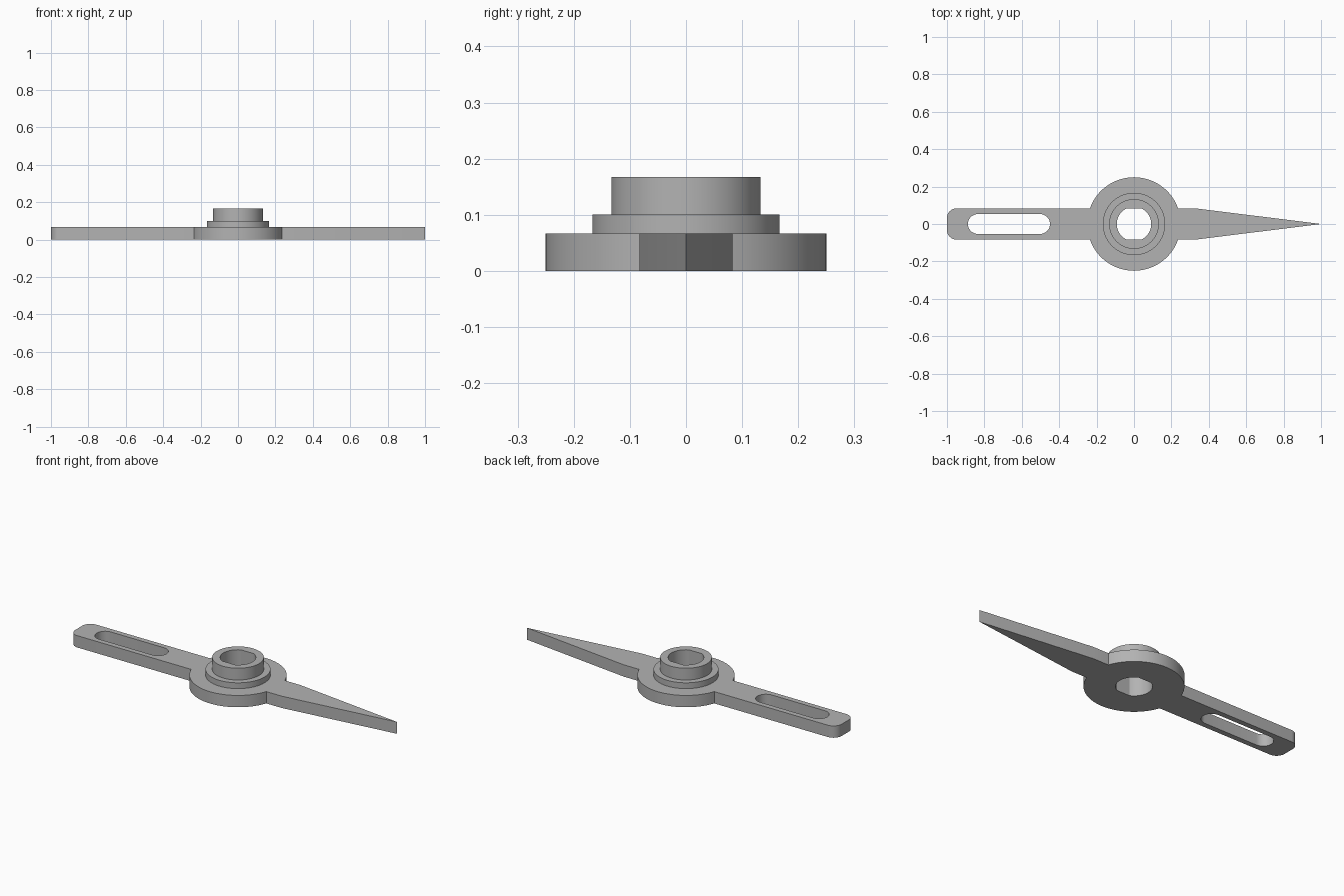
import bpy, bmesh
from math import sin, cos, pi, asin, acos

cube = bpy.data.objects.get("Cube")
if cube:
    bpy.data.objects.remove(cube)

grey = bpy.data.materials.new("plain grey")
grey.use_nodes = True
colour = (0.45, 0.45, 0.45, 1)
grey.diffuse_color = colour
grey.node_tree.nodes["Principled BSDF"].inputs["Base Color"].default_value = colour

PLATE, COLLAR, SLEEVE = 0.067, 0.1, 0.167   # top heights
DISC, HALF, BORE = 0.25, 0.083, 0.092


def arc(cx, cy, r, start, end, steps=16):
    """Points along a circular arc, both ends included."""
    angles = [start + (end - start) * i / steps for i in range(steps + 1)]
    return [(cx + r * cos(a), cy + r * sin(a)) for a in angles]


def circle(r):
    return arc(0, 0, r, 0, 2 * pi, 72)[:-1]


def extruded(name, loops, bottom, top):
    """Solid from an outer outline and any inner holes."""
    bm = bmesh.new()
    for loop in loops:
        verts = [bm.verts.new((x, y, bottom)) for x, y in loop]
        for a, b in zip(verts, verts[1:] + verts[:1]):
            bm.edges.new((a, b))
    bmesh.ops.triangle_fill(bm, use_beauty=True, edges=bm.edges[:], normal=(0, 0, 1))
    result = bmesh.ops.extrude_face_region(bm, geom=bm.faces[:], use_keep_orig=True)
    raised = [v for v in result["geom"] if isinstance(v, bmesh.types.BMVert)]
    bmesh.ops.translate(bm, verts=raised, vec=(0, 0, top - bottom))
    bmesh.ops.recalc_face_normals(bm, faces=bm.faces[:])
    mesh = bpy.data.meshes.new(name)
    bm.to_mesh(mesh)
    bm.free()
    mesh.materials.append(grey)
    obj = bpy.data.objects.new(name, mesh)
    bpy.context.collection.objects.link(obj)
    bpy.ops.object.select_all(action="DESELECT")
    obj.select_set(True)
    bpy.context.view_layer.objects.active = obj
    bpy.ops.object.shade_smooth_by_angle(angle=pi / 9)
    return obj


# Bore: round with a flat on the front and back
flat = asin(HALF / BORE)
bore = arc(0, 0, BORE, -flat, flat, 24) + arc(0, 0, BORE, pi - flat, pi + flat, 24)

# Plate: pointer, disc and rounded slotted arm in one outline
join = asin(HALF / DISC)
corner = 0.05
edge_x, edge_y = -1 + corner, HALF - corner
outline = [(1, 0), (0.333, HALF)]
outline += arc(0, 0, DISC, join, pi - join, 40)
outline += arc(edge_x, edge_y, corner, pi / 2, pi, 8)
outline += arc(edge_x, -edge_y, corner, pi, 1.5 * pi, 8)
outline += arc(0, 0, DISC, pi + join, 2 * pi - join, 40)
outline += [(0.333, -HALF)]

slot_r = 0.053
slot = arc(-0.888 + slot_r, 0, slot_r, pi / 2, 1.5 * pi)
slot += arc(-0.449 - slot_r, 0, slot_r, -pi / 2, pi / 2)

extruded("pointer_plate", [outline, bore, slot], 0, PLATE)

# Stepped hub
extruded("hub_collar", [circle(0.167), bore], PLATE, COLLAR)
extruded("hub_sleeve", [circle(0.133), bore], COLLAR, SLEEVE)
